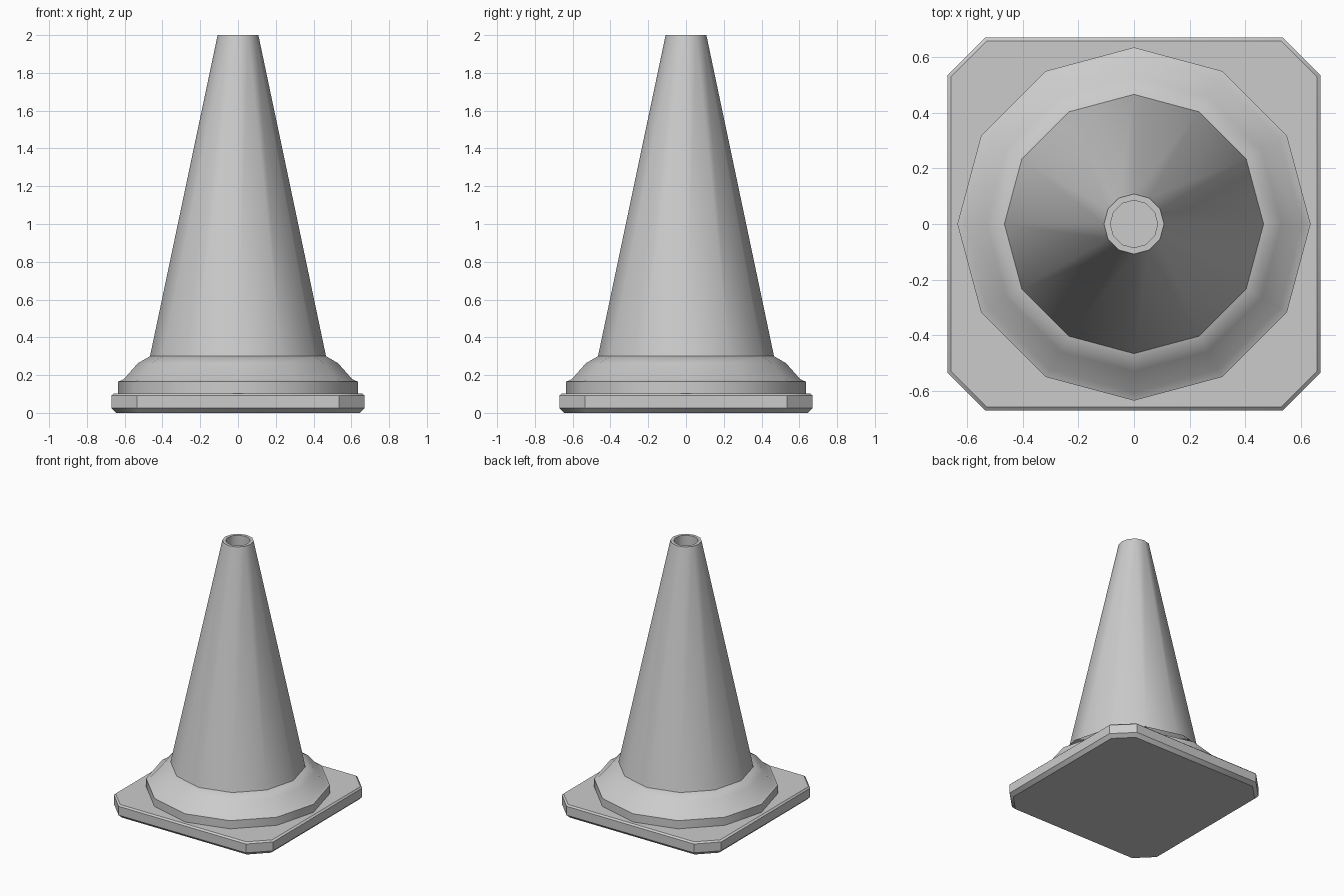
import bpy
from math import cos, sin, pi, radians

if "Cube" in bpy.data.objects:
    bpy.data.objects.remove(bpy.data.objects["Cube"])


def make_object(name, rings):
    """Skin a stack of equal-sized vertex rings and cap both ends."""
    n = len(rings[0])
    verts = [v for ring in rings for v in ring]
    faces = [(k * n + i, k * n + (i + 1) % n, (k + 1) * n + (i + 1) % n, (k + 1) * n + i)
             for k in range(len(rings) - 1) for i in range(n)]
    faces += [tuple(reversed(range(n))), tuple(range(len(verts) - n, len(verts)))]
    mesh = bpy.data.meshes.new(name)
    mesh.from_pydata(verts, [], faces)
    obj = bpy.data.objects.new(name, mesh)
    bpy.context.collection.objects.link(obj)
    bpy.ops.object.select_all(action='DESELECT')
    obj.select_set(True)
    bpy.context.view_layer.objects.active = obj
    bpy.ops.object.shade_smooth_by_angle(angle=radians(40))
    return obj


def round_ring(r, z, sides=12):
    return [(r * cos(2 * pi * i / sides), r * sin(2 * pi * i / sides), z) for i in range(sides)]


def square_ring(h, c, z):
    """Square of half width h with its corners cut off at c."""
    pts = [(h, -c), (h, c), (c, h), (-c, h), (-h, c), (-h, -c), (-c, -h), (c, -h)]
    return [(x, y, z) for x, y in pts]


# Square base plate with cut corners and bevelled rims
make_object("base_plate", [square_ring(*p) for p in (
    (0.645, 0.525, 0.0), (0.67, 0.535, 0.025), (0.67, 0.535, 0.092), (0.658, 0.53, 0.103))])

# Stepped collar around the foot of the cone
make_object("collar", [round_ring(*p) for p in (
    (0.635, 0.1), (0.635, 0.165), (0.605, 0.178), (0.53, 0.263), (0.466, 0.3))])

# Tapered cone with an open recess in its tip
make_object("cone_body", [round_ring(*p) for p in (
    (0.466, 0.3), (0.108, 2.0), (0.085, 2.0), (0.085, 1.9))])
